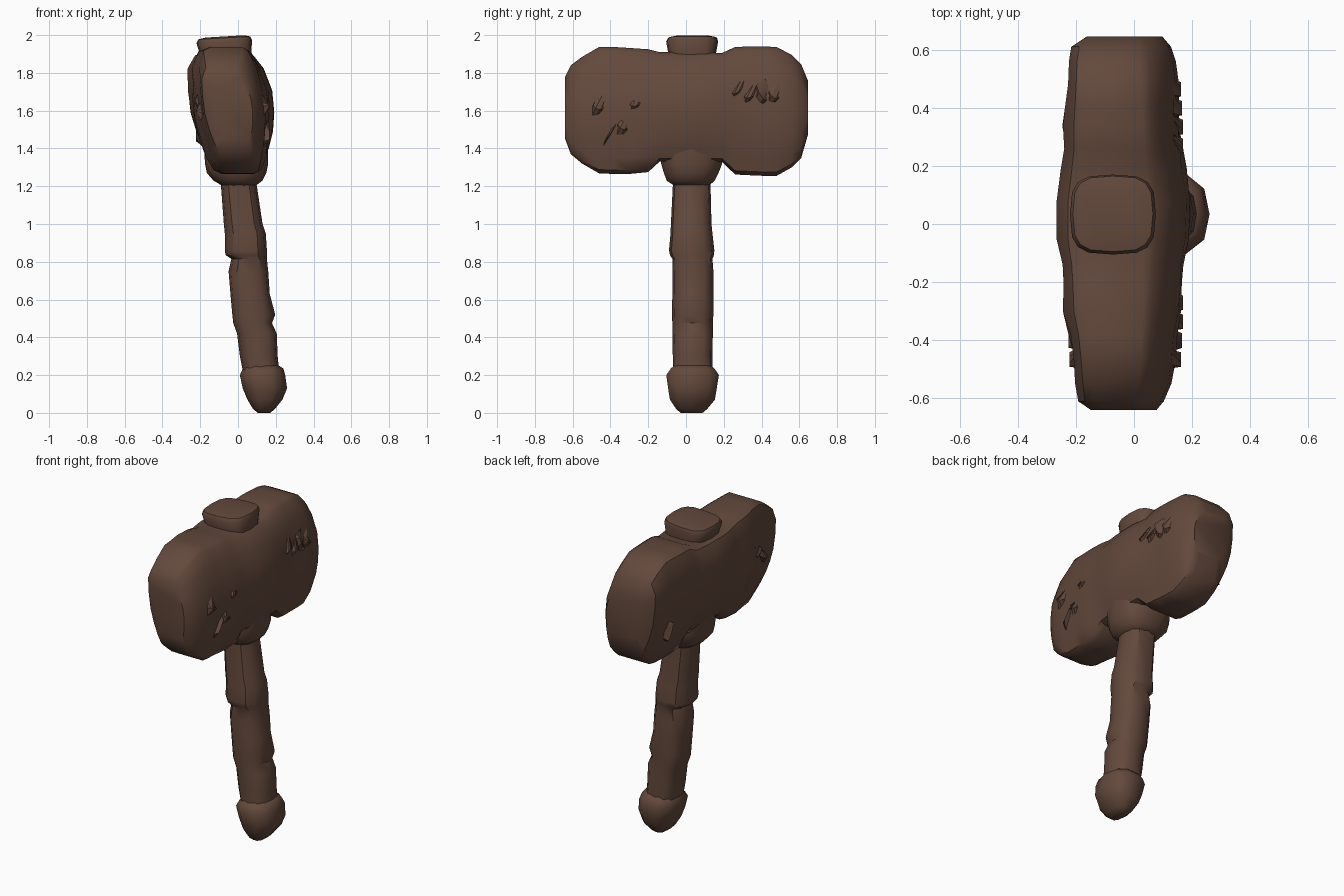
import bpy, bmesh, math, random
from mathutils import Vector

random.seed(4)
if "Cube" in bpy.data.objects:
    bpy.data.objects.remove(bpy.data.objects["Cube"])

brown = bpy.data.materials.new("dark_brown")
brown.use_nodes = True
COLOUR = (0.125, 0.066, 0.045, 1)
brown.diffuse_color = COLOUR
brown.node_tree.nodes["Principled BSDF"].inputs["Base Color"].default_value = COLOUR


def loft(name, rings, angle=40):
    """Skin a list of closed rings and cap both ends."""
    bm = bmesh.new()
    loops = [[bm.verts.new(p) for p in ring] for ring in rings]
    n = len(loops[0])
    for a, b in zip(loops, loops[1:]):
        for i in range(n):
            j = (i + 1) % n
            bm.faces.new((a[i], a[j], b[j], b[i]))
    bm.faces.new(loops[0])
    bm.faces.new(loops[-1])
    bmesh.ops.recalc_face_normals(bm, faces=bm.faces)
    mesh = bpy.data.meshes.new(name)
    bm.to_mesh(mesh)
    bm.free()
    mesh.materials.append(brown)
    obj = bpy.data.objects.new(name, mesh)
    bpy.context.collection.objects.link(obj)
    bpy.ops.object.select_all(action='DESELECT')
    obj.select_set(True)
    bpy.context.view_layer.objects.active = obj
    bpy.ops.object.shade_smooth_by_angle(angle=math.radians(angle))
    return obj


def level_ring(z, x0, x1, y0, y1, sides=12, square=0.8, tilt=0.0):
    """Rounded ring filling the given x and y extents at height z."""
    ring = []
    for i in range(sides):
        a = math.tau * i / sides
        c, s = math.cos(a), math.sin(a)
        u = math.copysign(abs(c) ** square, c)
        v = math.copysign(abs(s) ** square, s)
        ring.append(Vector(((x0 + x1) / 2 + u * (x1 - x0) / 2,
                            (y0 + y1) / 2 + v * (y1 - y0) / 2, z + tilt * u)))
    return ring


# Cross-section of the head: height fraction, left and right width fraction
SECTION = [(1, -.52, .46), (.94, -.76, .62), (.7, -.96, .84), (.3, -1, 1), (-.1, -.98, 1),
           (-.45, -.88, .92), (-.75, -.74, .8), (-.94, -.6, .68), (-1, -.4, .5)]


def head_ring(y, xl, xr, z0, z1, rough):
    mid, half = (z0 + z1) / 2, (z1 - z0) / 2
    cx, hw = (xl + xr) / 2, (xr - xl) / 2
    outline = [(f, r) for f, l, r in SECTION] + [(f, l) for f, l, r in reversed(SECTION)]
    ring = []
    for f, w in outline:
        bump = random.uniform(-rough, rough) if abs(f) < .9 else 0
        ring.append(Vector((cx + w * hw + bump - .025 * f, y + bump * .5, mid + f * half)))
    return ring


# Head: y, left x, right x, bottom z, top z, roughness
head = [(-.64, -.135, .075, 1.45, 1.78, 0), (-.61, -.18, .10, 1.37, 1.84, 0),
        (-.55, -.19, .125, 1.32, 1.885, .002), (-.46, -.20, .14, 1.268, 1.937, .004),
        (-.38, -.21, .145, 1.265, 1.937, .008), (-.30, -.23, .16, 1.265, 1.932, .01),
        (-.20, -.235, .165, 1.275, 1.925, .008), (-.14, -.24, .17, 1.33, 1.91, .004),
        (-.05, -.257, .185, 1.33, 1.91, .002), (.08, -.257, .19, 1.33, 1.91, .002),
        (.19, -.24, .175, 1.33, 1.905, .004), (.26, -.23, .165, 1.262, 1.937, .008),
        (.34, -.23, .16, 1.258, 1.94, .01), (.41, -.225, .155, 1.255, 1.94, .008),
        (.48, -.22, .15, 1.255, 1.937, .004), (.56, -.215, .14, 1.30, 1.895, .002),
        (.61, -.205, .125, 1.35, 1.845, 0), (.645, -.15, .095, 1.47, 1.76, 0)]
loft("hammer_head", [head_ring(*h) for h in head], 38)

# Squared knob where the shaft pokes through the top
loft("top_knob", [level_ring(z, *e, sides=16, square=.6, tilt=t) for z, e, t in [
    (1.85, (-.19, .07, -.09, .16), 0), (1.91, (-.205, .07, -.095, .16), 0),
    (1.965, (-.22, .075, -.105, .17), .008), (1.985, (-.21, .065, -.095, .165), .008),
    (1.993, (-.17, .03, -.06, .13), .006)]], 45)

# Collar under the head
loft("collar", [level_ring(z, *e, sides=14) for z, e in [
    (1.20, (-.08, .09, -.06, .12)), (1.23, (-.13, .13, -.105, .155)),
    (1.27, (-.165, .15, -.12, .175)), (1.32, (-.175, .16, -.135, .195)),
    (1.42, (-.18, .16, -.145, .20))]], 50)

# Handle leaning towards +x, with wrapped steps along its length
handle = [(1.28, -.095, .085, -.07, .125), (1.2, -.09, .1, -.07, .13),
          (1.0, -.075, .13, -.08, .135), (.95, -.07, .147, -.082, .14),
          (.86, -.07, .153, -.09, .15), (.835, -.065, .153, -.085, .148),
          (.815, -.035, .153, -.072, .14), (.75, -.05, .16, -.072, .145),
          (.63, -.04, .168, -.072, .145), (.52, -.03, .197, -.075, .145),
          (.475, -.025, .18, -.072, .142), (.42, -.005, .205, -.072, .142),
          (.3, .01, .21, -.07, .14), (.2, .03, .22, -.07, .14)]
loft("handle", [level_ring(z, *e) for z, *e in handle], 35)

# Rounded pommel
loft("pommel", [level_ring(z, *e, sides=10) for z, e in [
    (.255, (.04, .21, -.06, .13)), (.235, (.025, .24, -.085, .155)),
    (.2, (.01, .25, -.11, .18)), (.13, (.025, .26, -.1, .168)),
    (.07, (.05, .235, -.09, .158)), (.02, (.08, .195, -.055, .115)),
    (0, (.105, .17, -.03, .09))]], 50)

# Shallow chips and cracks standing proud on both cheeks of the head
for side, label in ((-1, "right"), (1, "left")):
    for k in range(8):
        y = (.27 + .065 * (k // 2)) * (1 if k % 2 else -1)
        z = random.uniform(1.48, 1.74)
        x = -.03 + side * (.182 - .05 * max(0, abs(y) - .35))
        rise = random.uniform(-.05, .05)
        chip = []
        for t, w in ((-1, .006), (-.3, .03), (.5, .025), (1, .006)):
            c = Vector((x, y + t * .025, z + t * rise))
            chip.append([c + Vector((side * a * .016, b * w, b * w * 2))
                         for a, b in ((-1, -1), (1, -.2), (-1, 1))])
        loft(f"{label}_chip_{k + 1}", chip, 30)
